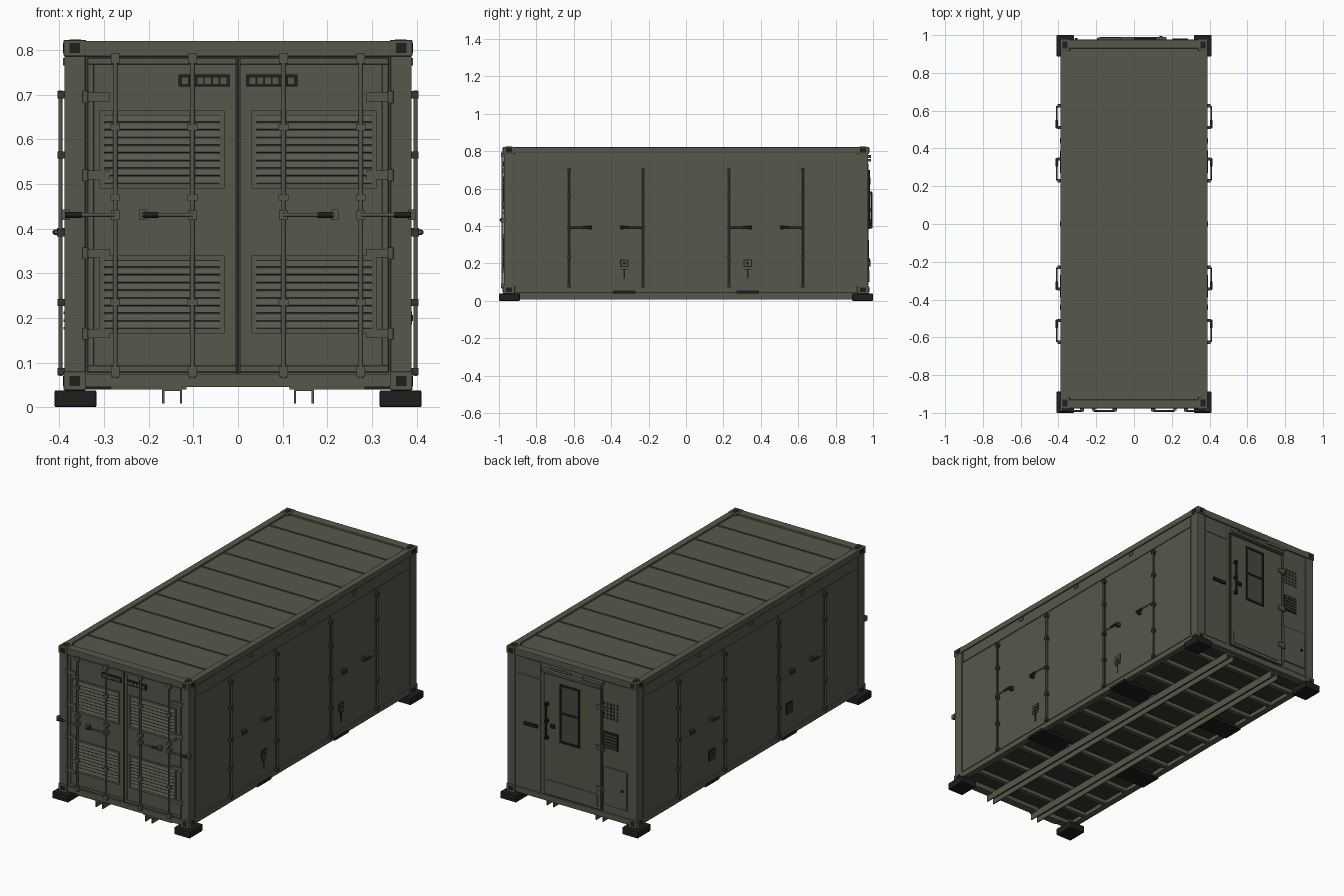
import bpy, bmesh, math
from mathutils import Matrix, Vector

if "Cube" in bpy.data.objects:
    bpy.data.objects.remove(bpy.data.objects["Cube"])


def material(name, rgb):
    m = bpy.data.materials.new(name)
    m.diffuse_color = (*rgb, 1)
    m.use_nodes = True
    m.node_tree.nodes["Principled BSDF"].inputs["Base Color"].default_value = m.diffuse_color
    return m


OLIVE = material("olive_paint", (0.092, 0.098, 0.071))
SHADE = material("dark_olive", (0.035, 0.037, 0.028))
BLACK = material("black_rubber", (0.013, 0.013, 0.013))
GLASS = material("window_glass", (0.06, 0.065, 0.055))


class Part:
    """Collects primitives into one named object."""
    def __init__(self, name, mat):
        self.name, self.mat, self.bm = name, mat, bmesh.new()

    def box(self, x0, x1, y0, y1, z0, z1, tilt=0):
        lo = Vector((min(x0, x1), min(y0, y1), min(z0, z1)))
        hi = Vector((max(x0, x1), max(y0, y1), max(z0, z1)))
        m = Matrix.Translation((lo + hi) / 2) @ Matrix.Rotation(tilt, 4, 'X')
        bmesh.ops.create_cube(self.bm, size=1, matrix=m @ Matrix.Diagonal((*(hi - lo), 1)))

    def rod(self, a, b, r, n=10):
        a, b = Vector(a), Vector(b)
        rot = (b - a).to_track_quat('Z', 'Y').to_matrix().to_4x4()
        bmesh.ops.create_cone(self.bm, cap_ends=True, segments=n, radius1=r, radius2=r,
                              depth=(b - a).length, matrix=Matrix.Translation((a + b) / 2) @ rot)

    def frame(self, x0, x1, z0, z1, w, y0, y1):
        x0, x1 = min(x0, x1), max(x0, x1)
        for zs in ((z0, z0 + w), (z1 - w, z1)):
            self.box(x0, x1, y0, y1, *zs)
        for xs in ((x0, x0 + w), (x1 - w, x1)):
            self.box(*xs, y0, y1, z0 + w, z1 - w)

    def done(self, bevel=0, smooth=False):
        me = bpy.data.meshes.new(self.name)
        self.bm.to_mesh(me)
        self.bm.free()
        me.materials.append(self.mat)
        ob = bpy.data.objects.new(self.name, me)
        bpy.context.collection.objects.link(ob)
        if bevel:
            mod = ob.modifiers.new("bevel", 'BEVEL')
            mod.width, mod.segments = bevel, 2
        if smooth:
            bpy.context.view_layer.objects.active = ob
            ob.select_set(True)
            bpy.ops.object.shade_smooth_by_angle(angle=math.radians(40))
            ob.select_set(False)


S = (-1, 1)
CORNERS = [(sx, sy) for sx in S for sy in S]

# main body and dark floor below it
p = Part("container_body", OLIVE)
p.box(-.382, .382, -.964, .968, .072, .812)
p.done()
p = Part("floor_underside", SHADE)
p.box(-.365, .365, -.955, .955, .066, .0725)
p.done()

# corner posts, rails
p = Part("corner_posts", OLIVE)
for sx, sy in CORNERS:
    p.box(sx * .342, sx * .389, sy * .92, sy * .973, .07, .80)
p.done(.003)
p = Part("frame_rails", OLIVE)
for s in S:
    p.box(s * .355, s * .39, -.93, .93, .79, .821)
    p.box(s * .355, s * .389, -.93, .93, .045, .075)
    p.box(-.345, .345, s * .93, s * .976, .786, .821)
    p.box(-.345, .345, s * .93, s * .973, .045, .075)
p.done(.002)

# corner castings with dark holes on three faces
p, h = Part("corner_castings", OLIVE), Part("casting_holes", BLACK)
for sx, sy in CORNERS:
    for z0, z1 in ((.038, .08), (.786, .823)):
        p.box(sx * .34, sx * .391, sy * .915, sy * .979, z0, z1)
        zc = (z0 + z1) / 2
        h.box(sx * .354, sx * .378, sy * .978, sy * .9805, zc - .011, zc + .011)
        h.box(sx * .390, sx * .3925, sy * .93, sy * .962, zc - .011, zc + .011)
    h.box(sx * .352, sx * .378, sy * .928, sy * .966, .822, .8242)
p.done(.003)
h.done()

# rubber feet
p = Part("foot_pads", BLACK)
for sx, sy in CORNERS:
    p.box(sx * .317, sx * .411, sy * .888, sy, 0, .038)
p.done(.004)

# roof ribs
p = Part("roof_seams", OLIVE)
for i in range(-4, 5):
    p.box(-.357, .357, i * .194 - .004, i * .194 + .004, .811, .8155)
p.done()

# underside: cross members, skid channels, fork pockets
p = Part("cross_members", OLIVE)
for i in range(-5, 6):
    p.box(-.36, .36, i * .165 - .012, i * .165 + .012, .046, .067)
p.done()
p = Part("skid_channels", OLIVE)
for s in S:
    p.box(s * .125, s * .17, -.975, .95, .036, .046)
    for x in (.125, .165):
        p.box(s * x, s * (x + .005), -.975, .95, .008, .038)
p.done()
p = Part("fork_pockets", BLACK)
for sx, sy in CORNERS:
    p.box(sx * .19, sx * .3905, sy * .27, sy * .39, .04, .056)
p.done()
p = Part("fork_lips", OLIVE)
for s in S:
    p.box(s * .115, s * .285, -.972, -.93, .04, .046)
p.done()

# front doors with raised borders and centre seam
p = Part("front_doors", OLIVE)
for s in S:
    p.box(s * .003, s * .338, -.968, -.95, .078, .783)
    p.frame(s * .004, s * .337, .079, .782, .014, -.972, -.965)
p.done(.0015)
p = Part("door_seam", BLACK)
p.box(-.003, .003, -.969, -.95, .076, .784)
p.done()

# louvred grilles
f, b, l = Part("louvre_frames", OLIVE), Part("louvre_backing", SHADE), Part("louvre_slats", OLIVE)
for s in S:
    for z in (.165, .49):
        f.frame(s * .03, s * .31, z, z + .175, .011, -.976, -.966)
        b.box(s * .04, s * .30, -.9695, -.966, z + .01, z + .165)
        for i in range(9):
            zc = z + .0185 + i * .0172
            l.box(s * .041, s * .299, -.975, -.972, zc - .007, zc + .007, math.radians(-22))
f.done()
b.done()
l.done()

# slotted vents over the doors
p, c = Part("door_vents", BLACK), Part("vent_cells", OLIVE)
for s in S:
    p.box(s * .018, s * .133, -.9745, -.967, .718, .745)
    for i in range(6):
        x = .026 + i * .0172
        c.box(s * x, s * (x + .013), -.976, -.97, .724, .739)
p.done()
c.done()

# front hinges
p = Part("front_hinges", OLIVE)
for s in S:
    for z in (.165, .345, .52, .695):
        p.box(s * .287, s * .34, -.978, -.966, z - .010, z + .010)
        p.rod((s * .342, -.975, z - .013), (s * .342, -.975, z + .013), .007)
p.done(smooth=True)

# front lock rods, brackets and handles
r, k, g = Part("front_lock_rods", OLIVE), Part("front_rod_brackets", OLIVE), Part("front_handle_grips", BLACK)
for s in S:
    for x, hx, g0, g1 in ((.275, .388, .35, .388), (.102, .215, .178, .212)):
        r.rod((s * x, -.981, .066), (s * x, -.981, .79), .0055)
        for z in (.08, .782):
            k.box(s * x - .010, s * x + .010, -.988, -.966, z - .012, z + .012)
        for z in (.235, .47, .627):
            k.box(s * x - .011, s * x + .011, -.987, -.966, z - .007, z + .007)
        k.box(s * x - .010, s * x + .010, -.992, -.968, .42, .442)
        r.rod((s * x, -.99, .431), (s * hx, -.99, .431), .0045)
        k.box(s * hx - .007, s * hx + .010, -.988, -.966, .419, .443)
        g.rod((s * g0, -.99, .431), (s * g1, -.99, .431), .0065)
r.done(smooth=True)
k.done()
g.done(smooth=True)

# side wall panels
p = Part("side_panels", OLIVE)
for s in S:
    for y0, y1 in ((-.912, -.63), (-.62, -.235), (-.225, .225), (.235, .62), (.63, .912)):
        p.box(s * .375, s * .3855, y0, y1, .08, .725)
    p.box(s * .375, s * .3865, -.912, .912, .728, .787)
    for y in (-.44, 0, .44):
        p.box(s * .38, s * .392, y - .014, y + .014, .766, .782)
p.done()

# side lock rods and handles
r, k, g = Part("side_lock_rods", OLIVE), Part("side_rod_brackets", SHADE), Part("side_handle_grips", BLACK)
for s in S:
    for y, d in ((-.625, 1), (-.23, -1), (.23, 1), (.625, -1)):
        r.rod((s * .398, y, .07), (s * .398, y, .71), .0048)
        for z in (.08, .235, .39, .565, .70):
            k.box(s * .382, s * .404, y - .009, y + .009, z - .008, z + .008)
        r.rod((s * .408, y, .392), (s * .408, y + d * .12, .392), .0045)
        k.box(s * .384, s * .406, y + d * .105, y + d * .122, .382, .402)
        g.rod((s * .409, y + d * .075, .392), (s * .409, y + d * .118, .392), .0068)
r.done(smooth=True)
k.done()
g.done(smooth=True)

# small service fittings low on the sides
p, c = Part("side_fittings", BLACK), Part("side_fitting_covers", OLIVE)
for y in (-.33, .33):
    p.box(.384, .3885, y - .022, y + .022, .18, .22)
    c.box(.386, .390, y - .016, y + .018, .185, .215)
    p.box(.389, .3915, y - .008, y + .008, .193, .207)
    p.box(.384, .3885, y - .02, y + .02, .167, .171)
    p.box(.384, .3885, y - .003, y + .003, .12, .167)
    p.box(-.389, -.384, y - .027, y + .027, .165, .225)
    for i in range(3):
        c.box(-.3905, -.387, y - .022, y + .022, .174 + i * .017, .180 + i * .017)
p.done()
c.done()

# back wall: panels, personnel door, lintel, kick plate and locker
p = Part("back_panels", OLIVE)
p.box(.19, .335, .96, .971, .08, .69)
p.box(.19, .335, .96, .971, .70, .782)
p.box(-.335, -.19, .96, .971, .08, .782)
p.box(-.33, -.19, .965, .978, .12, .325)
p.done(.0015)
p = Part("back_door", OLIVE)
p.box(-.172, .165, .96, .977, .085, .735)
p.box(-.18, .172, .96, .99, .745, .758)
p.box(-.155, .15, .97, .980, .10, .165)
for z in (.2, .42, .64):
    p.box(-.195, -.15, .97, .984, z - .012, z + .012)
    p.rod((-.18, .981, z - .018), (-.18, .981, z + .018), .006)
p.done()
p = Part("back_door_gap", SHADE)
p.frame(-.18, .173, .078, .743, .007, .96, .9715)
p.done()

# back window: dark frame with two panes
p = Part("window_frame", BLACK)
p.frame(-.05, .068, .385, .70, .010, .97, .984)
p.box(-.045, .063, .97, .983, .54, .55)
p.done()
p = Part("window_panes", GLASS)
p.box(-.042, .06, .97, .979, .39, .695)
p.done()

# back handles
p = Part("back_handles", BLACK)
p.rod((.143, .992, .39), (.143, .992, .58), .005)
for z in (.395, .485, .575):
    p.box(.136, .150, .975, .994, z - .008, z + .008)
p.box(.205, .285, .97, .982, .424, .440)
p.box(.10, .125, .975, .984, .45, .47)
p.rod((-.305, .978, .22), (-.305, .984, .22), .007)
p.done(smooth=True)

# back ventilation: hole pattern above, slatted grille below
p, c = Part("back_vents", BLACK), Part("back_vent_slats", OLIVE)
for i in range(5):
    for j in range(5):
        x, z = -.27 + i * .02, .59 + j * .019
        p.box(x - .006, x + .006, .97, .9725, z - .006, z + .006)
p.box(-.275, -.19, .97, .976, .425, .515)
for i in range(5):
    c.box(-.27, -.195, .974, .9775, .434 + i * .016, .439 + i * .016)
p.done()
c.done()

# lamp over the back door
p = Part("back_lamp", OLIVE)
p.box(-.19, -.07, .965, .988, .764, .78)
p.rod((.0, .985, .772), (.12, .985, .772), .005)
p.done(smooth=True)
